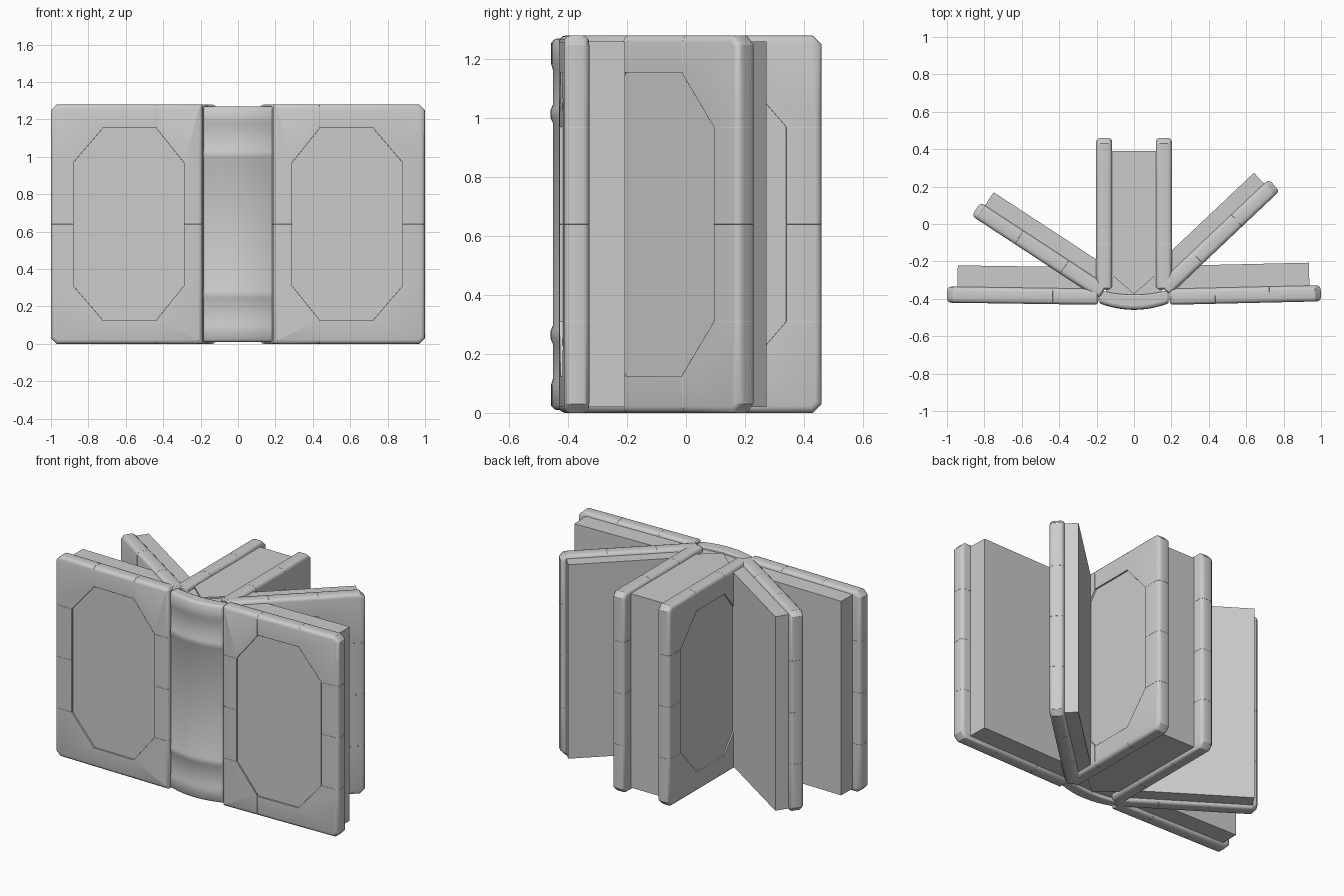
import bpy, bmesh, math
from mathutils import Vector

if "Cube" in bpy.data.objects:
    bpy.data.objects.remove(bpy.data.objects["Cube"])

W, H, T = 0.81, 1.28, 0.086     # cover width, height, thickness


def make_object(name, bm, place=None, bevel=0.0):
    bmesh.ops.recalc_face_normals(bm, faces=bm.faces)
    if place:
        for v in bm.verts:
            v.co = place(v.co)
        bmesh.ops.recalc_face_normals(bm, faces=bm.faces)
    me = bpy.data.meshes.new(name)
    bm.to_mesh(me)
    bm.free()
    ob = bpy.data.objects.new(name, me)
    bpy.context.collection.objects.link(ob)
    if bevel:
        mod = ob.modifiers.new("soft_edges", 'BEVEL')
        mod.width, mod.segments = bevel, 2
        mod.limit_method, mod.angle_limit = 'ANGLE', math.radians(40)
        bpy.ops.object.select_all(action='DESELECT')
        ob.select_set(True)
        bpy.context.view_layer.objects.active = ob
        bpy.ops.object.shade_smooth_by_angle(angle=math.radians(40))
    return ob


def prism(bm, pts, lo, hi, axis='z'):
    """Extrude a 2D outline; axis 'y' uses points as (x, z)."""
    co = lambda p, d: (p[0], p[1], d) if axis == 'z' else (p[0], d, p[1])
    a = [bm.verts.new(co(p, lo)) for p in pts]
    b = [bm.verts.new(co(p, hi)) for p in pts]
    n = len(pts)
    bm.faces.new(a)
    bm.faces.new(b[::-1])
    for i in range(n):
        bm.faces.new((a[i], a[(i + 1) % n], b[(i + 1) % n], b[i]))


def rect(x0, y0, x1, y1):
    return [(x0, y0), (x1, y0), (x1, y1), (x0, y1)]


def outer(v):
    return v.co.x < 0.001 or v.co.x > W - 0.031 or v.co.z < 0.031 or v.co.z > H - 0.031


def frame_outlines():
    """Corner guards and straight trim, as (u, z) outlines."""
    c = 0.03
    corners = [[(0.535, 0), (W - c, 0), (W, c), (W, 0.31), (0.69, 0.31), (0.535, 0.13)],
               [(0, 0.008), (0.008, 0), (0.245, 0), (0.245, 0.13), (0.10, 0.31), (0, 0.31)]]
    out = corners + [[(u, H - z) for u, z in p] for p in corners]
    out += [rect(0.245, 0, 0.535, 0.125), rect(0.245, H - 0.125, 0.535, H)]
    for z0, z1 in ((0.31, 0.64), (0.64, H - 0.31)):
        out += [rect(0.69, z0, W, z1), rect(0, z0, 0.10, z1)]
    return out


def cover(name, side, hinge, degrees, pages=None):
    """One cover standing at an angle; u runs from the hinge, w points inward."""
    a = math.radians(degrees)

    def place(p):
        x = hinge[0] + p.x * math.cos(a) - p.y * math.sin(a)
        y = hinge[1] + p.x * math.sin(a) + p.y * math.cos(a)
        return Vector((side * x, y, p.z))

    # frame with rounder edges along the rim
    bm = bmesh.new()
    for pts in frame_outlines():
        prism(bm, pts, 0, T, 'y')
    rim = [e for e in bm.edges if outer(e.verts[0]) and outer(e.verts[1])
           and abs(e.verts[0].co.y - e.verts[1].co.y) < 1e-5]
    bmesh.ops.bevel(bm, geom=rim, offset=0.022, segments=3, profile=0.5, affect='EDGES')
    make_object(name + "_frame", bm, place, 0.008)
    # recessed board
    bm = bmesh.new()
    prism(bm, rect(0.05, 0.06, W - 0.05, H - 0.06), 0.01, T - 0.008, 'y')
    make_object(name + "_board", bm, place)
    # page block attached to the inside
    if pages:
        u0, u1, w = pages
        bm = bmesh.new()
        prism(bm, rect(u0, 0.02, u1, H - 0.02), T - 0.012, w, 'y')
        make_object(name + "_pages", bm, place)


# six covers fanned around the spine
cover("right_flat_cover", 1, (0.19, -0.432), 1.3, (0.0, 0.75, 0.208))
cover("left_flat_cover", -1, (0.19, -0.432), 0.8, (0.0, 0.755, 0.200))
cover("right_fan_cover", 1, (0.19, -0.38), 43.4, (0.09, 0.777, 0.165))
cover("left_fan_cover", -1, (0.19, -0.40), 33.2, (0.09, 0.781, 0.170))
cover("right_middle_cover", 1, (0.203, -0.35), 90)
cover("left_middle_cover", -1, (0.203, -0.35), 90)

# middle page block, pointed toward the spine
bm = bmesh.new()
prism(bm, [(-0.12, 0.39), (-0.12, -0.27), (0, -0.375), (0.12, -0.27), (0.12, 0.39)], 0.02, H - 0.02)
make_object("middle_pages", bm)

# binding between the pages and the spine
bm = bmesh.new()
prism(bm, rect(-0.15, -0.385, 0.15, -0.28), 0.03, H - 0.03)
make_object("binding", bm)

# curved spine with raised bands
N = 12
half = [(0.010, -0.006), (0.025, 0.006), (0.095, 0.006), (0.115, 0), (0.235, 0),
        (0.25, 0.007), (0.28, 0.007), (0.295, 0)]
levels = half + [(H - z, d) for z, d in reversed(half)]
bm = bmesh.new()
rings = []
for z, d in levels:
    ring = []
    for i in range(N + 1):
        t = -1 + 2 * i / N
        ring.append(bm.verts.new((0.185 * t, -0.452 - d + 0.035 * t * t, z)))
    for i in range(N + 1):
        t = 1 - 2 * i / N
        ring.append(bm.verts.new((0.185 * t, -0.378 + 0.025 * t * t, z)))
    rings.append(ring)
M = len(rings[0])
for a, b in zip(rings, rings[1:]):
    for i in range(M):
        bm.faces.new((a[i], a[(i + 1) % M], b[(i + 1) % M], b[i]))
for ring in (rings[0], rings[-1]):
    for i in range(N):
        bm.faces.new((ring[i], ring[i + 1], ring[M - 2 - i], ring[M - 1 - i]))
make_object("spine", bm, None, 0.008)
